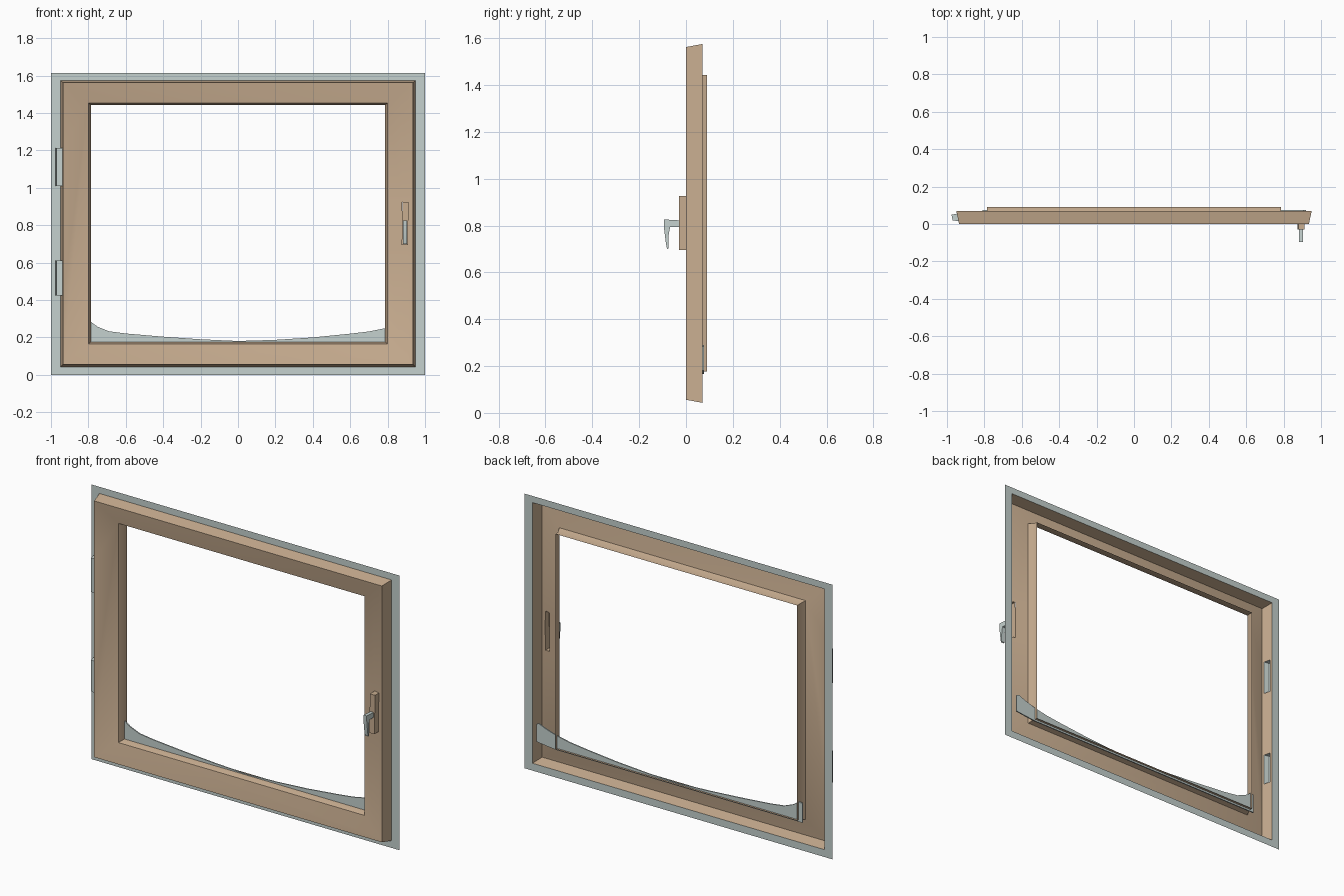
import bpy, bmesh, math
from mathutils import Vector

if "Cube" in bpy.data.objects:
    bpy.data.objects.remove(bpy.data.objects["Cube"])


def material(name, rgb):
    m = bpy.data.materials.new(name)
    m.diffuse_color = (*rgb, 1)
    m.use_nodes = True
    m.node_tree.nodes["Principled BSDF"].inputs["Base Color"].default_value = m.diffuse_color
    return m


WOOD = material("tan wood", (0.58, 0.42, 0.28))
METAL = material("pale grey", (0.56, 0.64, 0.62))


def finish(bm, name, mat, angle=35):
    me = bpy.data.meshes.new(name)
    bm.to_mesh(me)
    bm.free()
    me.materials.append(mat)
    ob = bpy.data.objects.new(name, me)
    bpy.context.collection.objects.link(ob)
    bpy.ops.object.select_all(action='DESELECT')
    ob.select_set(True)
    bpy.context.view_layer.objects.active = ob
    bpy.ops.object.shade_smooth_by_angle(angle=math.radians(angle))
    return ob


def loft(rings):
    """Join rectangular rings given as (half width, z low, z high, y)."""
    bm = bmesh.new()
    loops = [[bm.verts.new(p) for p in ((-w, y, a), (w, y, a), (w, y, b), (-w, y, b))]
             for w, a, b, y in rings]
    for p, q in zip(loops, loops[1:]):
        for i in range(4):
            j = (i + 1) % 4
            bm.faces.new((p[i], p[j], q[j], q[i]))
    return bm


def cut_hole(bm, is_side, axis, lims):
    """Cut a rectangular hole in the faces chosen by is_side."""
    for ax, pair in ((axis, lims[0]), (2, lims[1])):
        for c in pair:
            no = Vector((0, 0, 0))
            no[ax] = 1
            faces = [f for f in bm.faces if is_side(f)]
            geom = faces + list({e for f in faces for e in f.edges}) \
                + list({v for f in faces for v in f.verts})
            bmesh.ops.bisect_plane(bm, geom=geom, plane_co=no * c, plane_no=no, dist=1e-5)
    inside = []
    for f in bm.faces:
        c = f.calc_center_median()
        if is_side(f) and lims[0][0] < c[axis] < lims[0][1] and lims[1][0] < c.z < lims[1][1]:
            inside.append(f)
    bmesh.ops.delete(bm, geom=inside, context='FACES')


def prism(loop_a, loop_b, open_sides=(), cap_a=True, cap_b=True):
    bm = bmesh.new()
    a = [bm.verts.new(p) for p in loop_a]
    b = [bm.verts.new(p) for p in loop_b]
    n = len(a)
    for i in range(n):
        if i not in open_sides:
            bm.faces.new((a[i], a[(i + 1) % n], b[(i + 1) % n], b[i]))
    if cap_a:
        bm.faces.new(a[::-1])
    if cap_b:
        bm.faces.new(b)
    bmesh.ops.recalc_face_normals(bm, faces=bm.faces)
    return bm


# flat border sheet around the window
finish(loft([(1.0, 0, 1.614, 0.07), (0.95, 0.043, 1.575, 0.07)]), "outer_border", METAL)

# wooden frame: open-backed shell, with holes behind hinges and handle plate
HINGES = ((0.425, 0.612), (1.01, 1.212))
frame = loft([(0.95, 0.043, 1.575, 0.07), (0.935, 0.056, 1.562, 0.0),
              (0.80, 0.165, 1.453, 0.033), (0.787, 0.176, 1.443, 0.065),
              (0.785, 0.177, 1.442, 0.09)])
frame.normal_update()
for z in HINGES:
    cut_hole(frame, lambda f: f.calc_center_median().x < -0.9 and f.normal.x < -0.9,
             1, ((0.015, 0.055), z))
cut_hole(frame, lambda f: f.calc_center_median().x > 0.81 and f.normal.y < -0.9
         and f.normal.x < -0.1, 0, ((0.876, 0.91), (0.697, 0.923)))
finish(frame, "window_frame", WOOD, 50)

# hinges, hollow towards the frame
HINGE = ((-0.938, 0.015), (-0.970, 0.020), (-0.976, 0.050), (-0.947, 0.055))
for i, (lo, hi) in enumerate(HINGES):
    finish(prism([(x, y, lo) for x, y in HINGE], [(x, y, hi) for x, y in HINGE],
                 open_sides=(3,)), "hinge_%d" % (i + 1), METAL)

# handle back plate, hollow behind
plate = [(0.875, 0.695), (0.908, 0.695), (0.912, 0.925), (0.879, 0.925)]
finish(prism([(x, -0.03, z) for x, z in plate],
             [(x, 0.008 if x > 0.9 else 0.014, z) for x, z in plate], cap_b=False),
       "handle_plate", WOOD)

# handle: stem and tapered lever as one bent profile
lever = [(-0.028, 0.822), (-0.095, 0.826), (-0.094, 0.790), (-0.086, 0.725), (-0.081, 0.700),
         (-0.075, 0.702), (-0.074, 0.760), (-0.068, 0.793), (-0.028, 0.793)]
finish(prism([(0.882, y, z) for y, z in lever], [(0.903, y, z) for y, z in lever]),
       "handle", METAL)

# curved drift along the sill
TOP = [(-0.81, 0.280), (-0.785, 0.282), (-0.75, 0.257), (-0.69, 0.233), (-0.6, 0.221),
       (-0.4, 0.204), (-0.2, 0.190), (0, 0.181), (0.2, 0.187), (0.4, 0.200), (0.6, 0.220),
       (0.7, 0.232), (0.79, 0.250), (0.86, 0.272), (0.905, 0.290), (0.92, 0.283)]
bm = bmesh.new()
rows = []
for x, z in TOP:
    low = 0.166 if x < 0.8 else 0.166 + 0.12 * (x - 0.8)
    rows.append([bm.verts.new(p) for p in ((x, 0.069, low), (x, 0.069, z),
                                           (x, 0.076, z), (x, 0.076, low))])
for p, q in zip(rows, rows[1:]):
    for i in range(4):
        j = (i + 1) % 4
        bm.faces.new((p[i], p[j], q[j], q[i]))
bm.faces.new(rows[0][::-1])
bm.faces.new(rows[-1])
bmesh.ops.recalc_face_normals(bm, faces=bm.faces)
finish(bm, "sill_drift", METAL)
